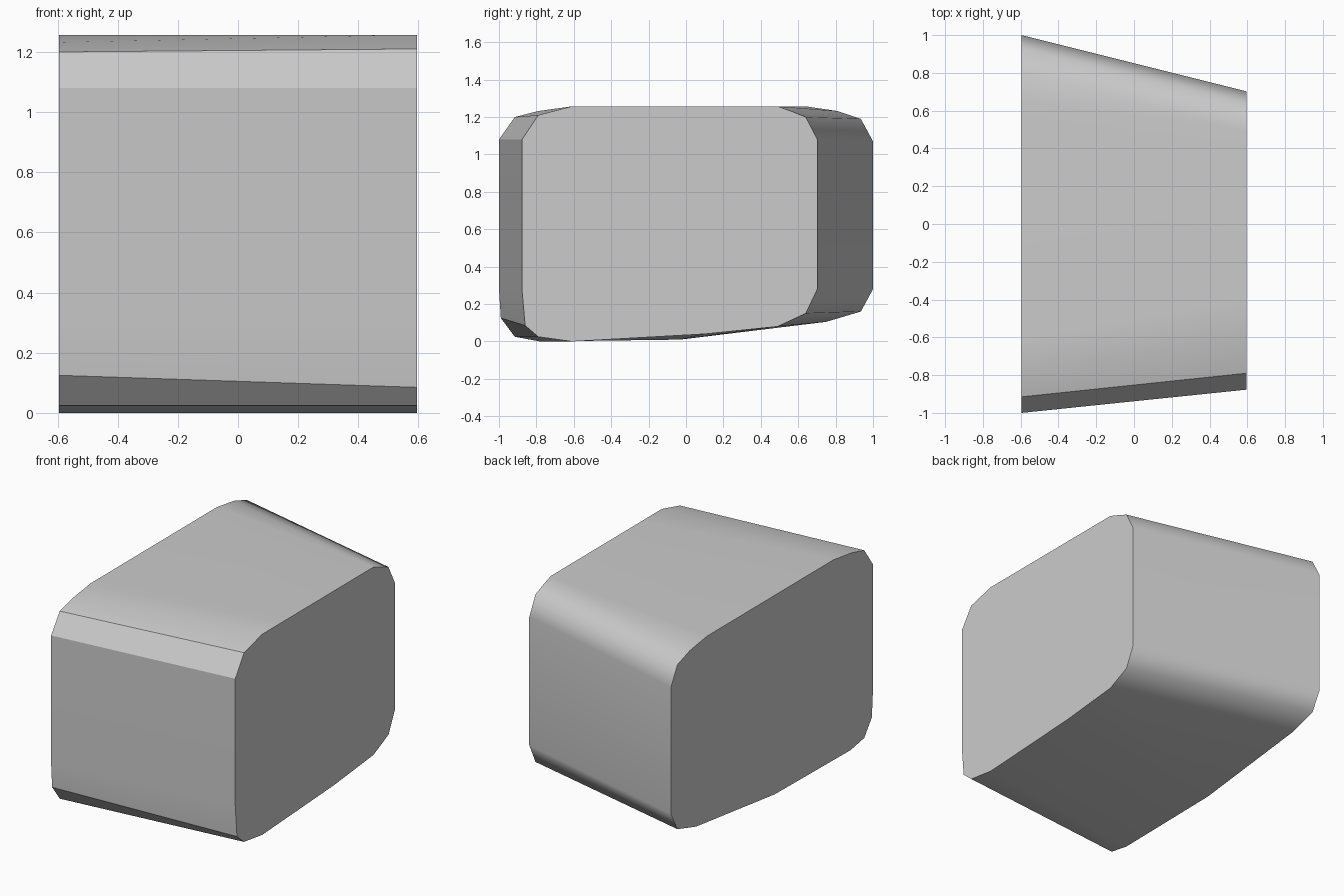
import bpy
import bmesh

cube = bpy.data.objects.get("Cube")
if cube:
    bpy.data.objects.remove(cube, do_unlink=True)

# One plain grey for the whole block
grey = bpy.data.materials.new("plain grey")
grey.use_nodes = True
colour = (0.6, 0.6, 0.6, 1)
grey.diffuse_color = colour
grey.node_tree.nodes["Principled BSDF"].inputs["Base Color"].default_value = colour

# Rounded (y, z) end profiles, matched point for point
HALF_WIDTH = 0.595
wide_end = [
    (-1, 0.28), (-1, 1.08), (-0.915, 1.2), (-0.79, 1.232), (-0.61, 1.257),
    (0.64, 1.257), (0.81, 1.232), (0.935, 1.19), (1, 1.07), (1, 0.28),
    (0.935, 0.16), (0.75, 0.105), (-0.03, 0.01), (-0.78, 0), (-0.915, 0.025),
    (-0.99, 0.125)]
narrow_end = [
    (-0.877, 0.28), (-0.877, 1.08), (-0.79, 1.21), (-0.61, 1.257), (-0.4, 1.257),
    (0.49, 1.257), (0.56, 1.232), (0.64, 1.2), (0.702, 1.08), (0.702, 0.28),
    (0.64, 0.15), (0.49, 0.08), (0.1, 0.04), (-0.61, 0), (-0.79, 0.025),
    (-0.86, 0.085)]
CRISP = {1, 2, 14, 15}  # front bevel lines that stay sharp

# Loft the tapered block between the two ends
bm = bmesh.new()
left = [bm.verts.new((HALF_WIDTH, y, z)) for y, z in narrow_end]
right = [bm.verts.new((-HALF_WIDTH, y, z)) for y, z in wide_end]
count = len(left)
for i in range(count):
    j = (i + 1) % count
    bm.faces.new((left[i], left[j], right[j], right[i])).smooth = True
caps = [bm.faces.new(left), bm.faces.new(right)]
for cap in caps:
    for edge in cap.edges:
        edge.smooth = False
for i in CRISP:
    bm.edges.get((left[i], right[i])).smooth = False
bmesh.ops.recalc_face_normals(bm, faces=bm.faces)

mesh = bpy.data.meshes.new("tapered_block")
bm.to_mesh(mesh)
bm.free()
mesh.materials.append(grey)
block = bpy.data.objects.new("tapered_block", mesh)
bpy.context.collection.objects.link(block)

# Keep the broad sides flat and blend only across the rounded corners
weighted = block.modifiers.new("flat broad sides", "WEIGHTED_NORMAL")
weighted.keep_sharp = True
